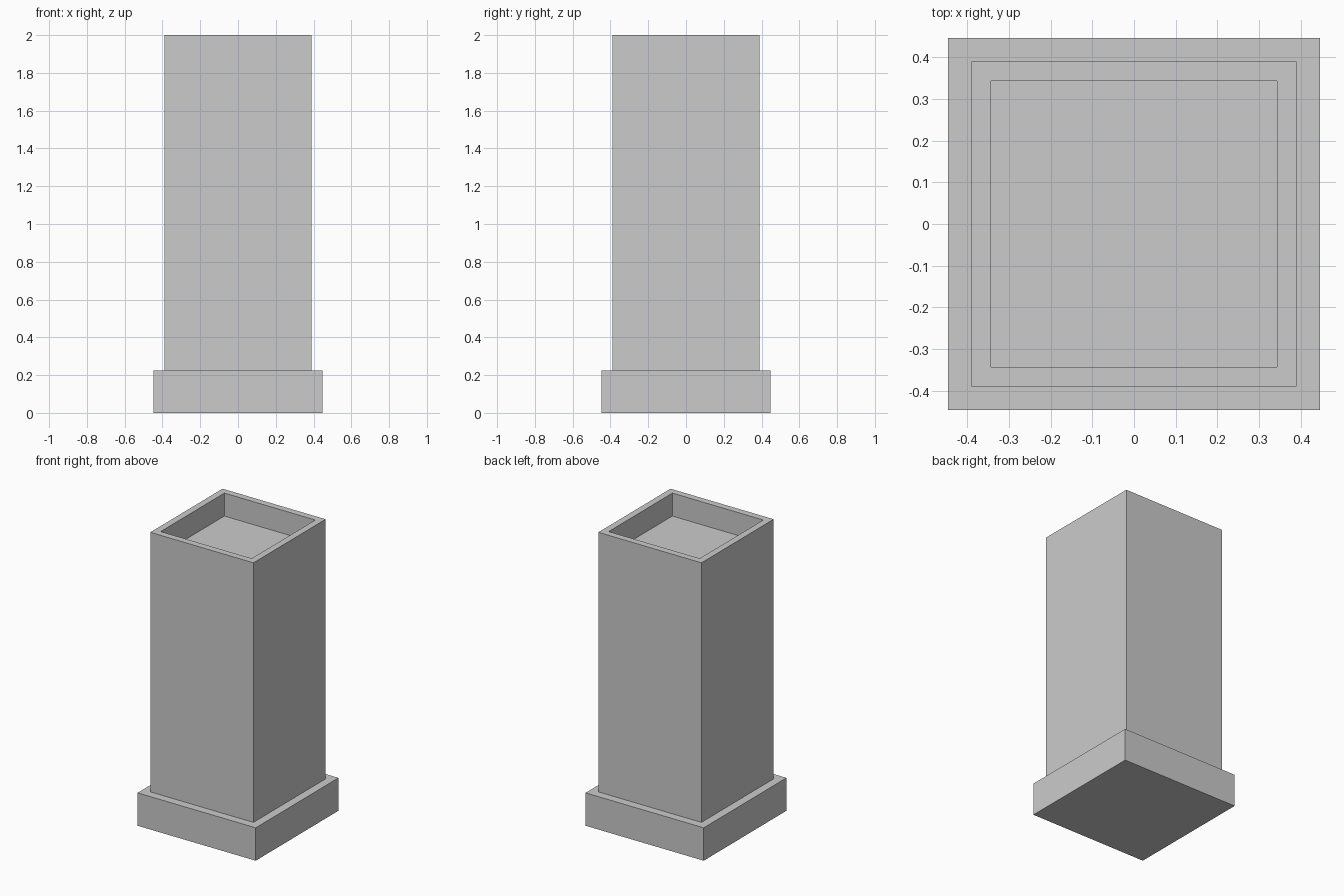
import bpy
import bmesh

if "Cube" in bpy.data.objects:
    bpy.data.objects.remove(bpy.data.objects["Cube"])

bm = bmesh.new()


def ring(half, z):
    """Square loop of four vertices."""
    return [bm.verts.new((sx * half, sy * half, z))
            for sx, sy in ((-1, -1), (1, -1), (1, 1), (-1, 1))]


# Square profile (half width, height): plinth, shaft, rim, recess
profile = [(0.447, 0.0), (0.447, 0.225), (0.39, 0.225),
           (0.39, 2.0), (0.344, 2.0), (0.344, 1.843)]
rings = [ring(h, z) for h, z in profile]

# Walls between neighbouring loops, then underside and recess floor
for a, b in zip(rings, rings[1:]):
    for i in range(4):
        j = (i + 1) % 4
        bm.faces.new((a[i], a[j], b[j], b[i]))
bm.faces.new(rings[0][::-1])
bm.faces.new(rings[-1])

# Slightly eased vertical corners inside the recess
corners = [bm.edges.get((a, b)) for a, b in zip(rings[-2], rings[-1])]
bmesh.ops.bevel(bm, geom=corners, offset=0.004, segments=2,
                profile=0.5, affect='EDGES')
bmesh.ops.recalc_face_normals(bm, faces=bm.faces[:])

mesh = bpy.data.meshes.new("square_planter")
bm.to_mesh(mesh)
bm.free()
planter = bpy.data.objects.new("square_planter", mesh)
bpy.context.collection.objects.link(planter)
